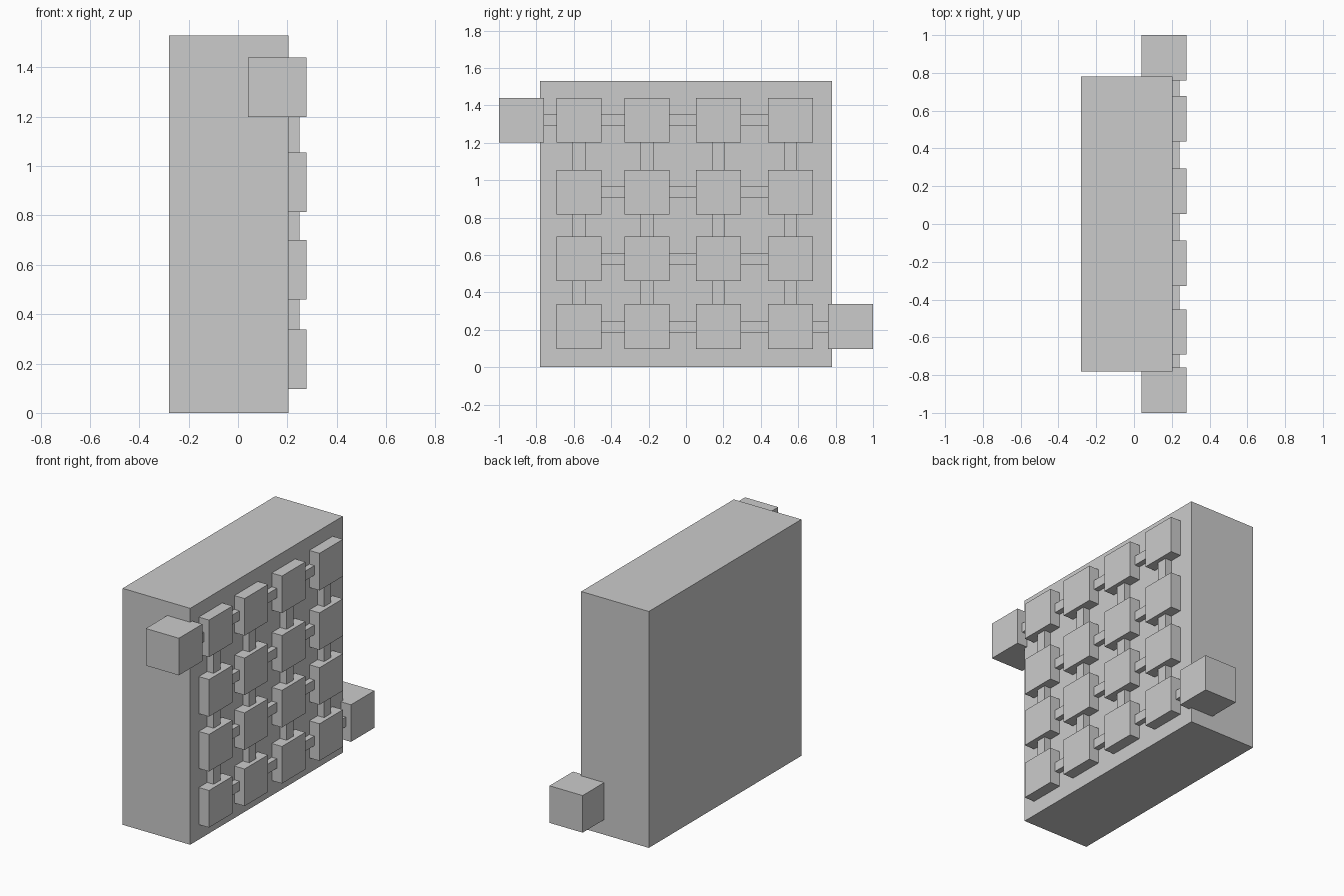
import bpy

if "Cube" in bpy.data.objects:
    bpy.data.objects.remove(bpy.data.objects["Cube"])

def box(name, x, y, z):
    """Axis-aligned box from (min, max) pairs."""
    bpy.ops.mesh.primitive_cube_add(size=1, location=[(a + b) / 2 for a, b in (x, y, z)])
    ob = bpy.context.object
    ob.name = name
    ob.scale = [b - a for a, b in (x, y, z)]
    bpy.ops.object.transform_apply(location=False, rotation=False, scale=True)
    return ob

COLS = [-0.572, -0.208, 0.174, 0.558]
ROWS = [1.32, 0.935, 0.58, 0.217]
HALF = 0.12          # half a cube
BAR = 0.031          # half a horizontal link
POST = 0.034         # half a vertical link

def cube(name, y, z):
    return box(name, (0.04, 0.277), (y - HALF, y + HALF), (z - HALF, z + HALF))

# main slab
box("body", (-0.28, 0.204), (-0.78, 0.78), (0, 1.53))

# grid of cubes sunk into the right face
for r, z in enumerate(ROWS):
    for c, y in enumerate(COLS):
        cube(f"grid_cube_{r}_{c}", y, z)

# entry and exit cubes overhanging the ends
cube("entry_cube", -0.88, ROWS[0])
cube("exit_cube", 0.88, ROWS[-1])

# horizontal links; top and bottom rows reach the end cubes
for r, z in enumerate(ROWS):
    y0 = -0.88 if r == 0 else COLS[0]
    y1 = 0.88 if r == len(ROWS) - 1 else COLS[-1]
    box(f"row_link_{r}", (0.178, 0.24), (y0, y1), (z - BAR, z + BAR))

# vertical links
for c, y in enumerate(COLS):
    box(f"column_link_{c}", (0.182, 0.25), (y - POST, y + POST), (ROWS[-1], ROWS[0]))
